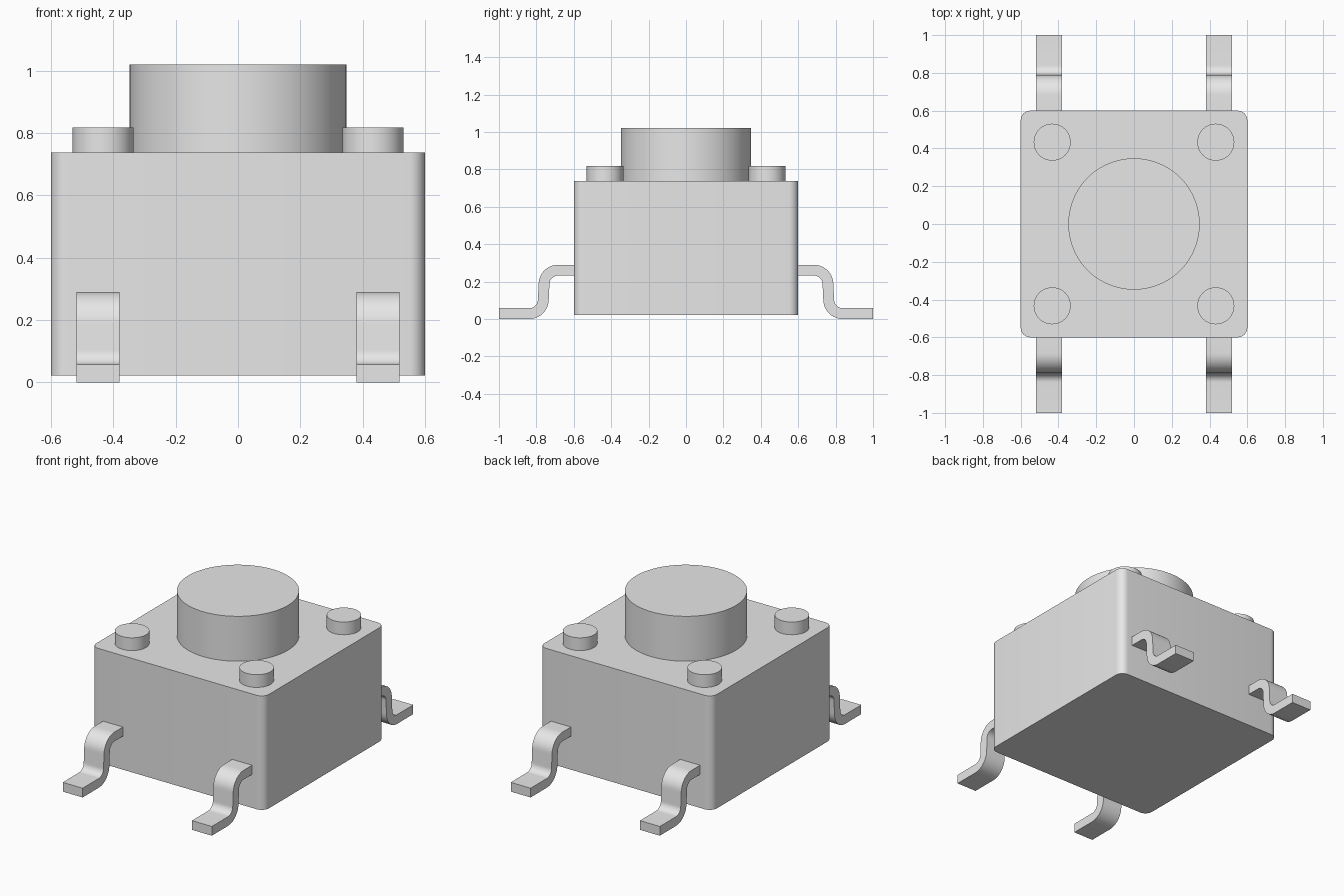
import bpy, bmesh, math
from mathutils import Vector

if "Cube" in bpy.data.objects:
    bpy.data.objects.remove(bpy.data.objects["Cube"], do_unlink=True)

grey = bpy.data.materials.new("light_grey")
grey.use_nodes = True
grey.diffuse_color = (0.8, 0.8, 0.8, 1)
grey.node_tree.nodes["Principled BSDF"].inputs["Base Color"].default_value = (0.8, 0.8, 0.8, 1)


def arc(cx, cy, r, start, end, steps):
    """Points on an arc, angles in degrees."""
    angles = [math.radians(start + (end - start) * i / steps) for i in range(steps + 1)]
    return [(cx + r * math.cos(a), cy + r * math.sin(a)) for a in angles]


def extrude(name, points, depth):
    """Solid made by extruding a closed 3D outline along depth."""
    bm = bmesh.new()
    face = bm.faces.new([bm.verts.new(p) for p in points])
    top = bmesh.ops.extrude_face_region(bm, geom=[face])["geom"]
    bmesh.ops.translate(bm, vec=Vector(depth), verts=[v for v in top if isinstance(v, bmesh.types.BMVert)])
    bmesh.ops.recalc_face_normals(bm, faces=bm.faces)
    mesh = bpy.data.meshes.new(name)
    bm.to_mesh(mesh)
    bm.free()
    mesh.materials.append(grey)
    obj = bpy.data.objects.new(name, mesh)
    bpy.context.collection.objects.link(obj)
    bpy.ops.object.select_all(action='DESELECT')
    obj.select_set(True)
    bpy.context.view_layer.objects.active = obj
    bpy.ops.object.shade_smooth_by_angle(angle=math.radians(30))
    return obj


def upright(name, outline, z0, z1):
    return extrude(name, [(x, y, z0) for x, y in outline], (0, 0, z1 - z0))


BOTTOM, TOP = 0.022, 0.738

# Housing with rounded vertical corners
half, radius = 0.6, 0.05
c = half - radius
outline = []
for i, (sx, sy) in enumerate([(1, 1), (-1, 1), (-1, -1), (1, -1)]):
    outline += arc(sx * c, sy * c, radius, 90 * i, 90 * i + 90, 8)
upright("housing", outline, BOTTOM, TOP)

# Round push button
upright("push_button", arc(0, 0, 0.348, 0, 360, 64)[:-1], TOP, 1.02)

# S-bent leg section in (y, z): two arcs per side, joined by straight runs
t = 0.058
r_in, r_out = 0.046, 0.046 + t
upper, lower = (0.684, 0.29 - r_out), (0.838, r_out)
section = [(0.59, 0.29)]
section += arc(*upper, r_out, 90, 0, 10)
section += arc(*lower, r_in, 180, 270, 10)
section += [(1.0, t), (1.0, 0)]
section += arc(*lower, r_out, 270, 180, 10)
section += arc(*upper, r_in, 0, 90, 10)
section += [(0.59, 0.29 - t)]

# One locating peg and one leg near each corner
for x_name, sx in (("left", 1), ("right", -1)):
    for y_name, sy in (("front", -1), ("back", 1)):
        corner = f"{y_name}_{x_name}"
        upright(f"peg_{corner}", arc(sx * 0.433, sy * 0.433, 0.098, 0, 360, 40)[:-1], TOP, 0.818)
        extrude(f"leg_{corner}", [(sx * 0.38, sy * y, z) for y, z in section], (sx * 0.138, 0, 0))
